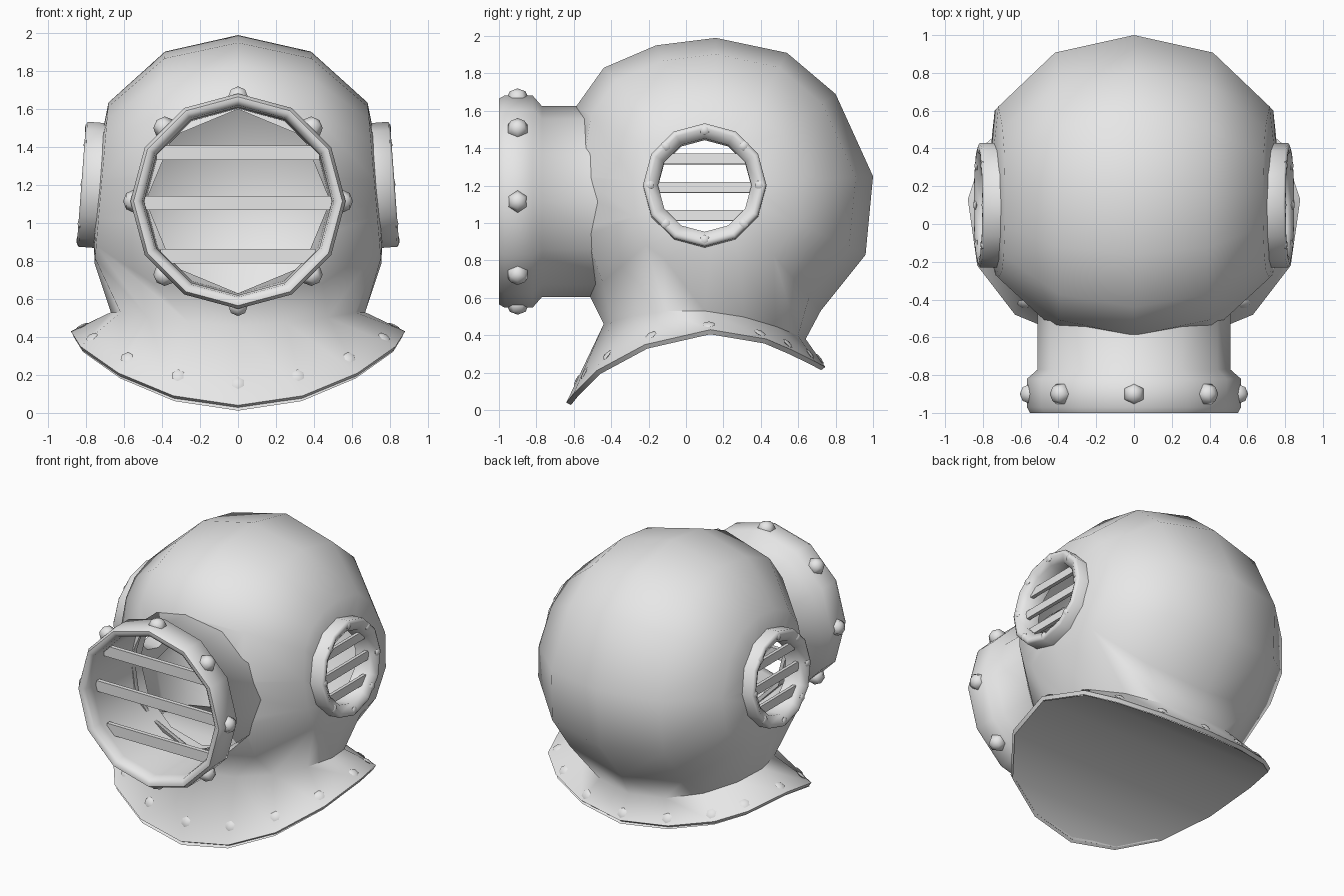
import bpy, bmesh
from math import sin, cos, pi, sqrt, radians
from mathutils import Matrix, Vector

cube = bpy.data.objects.get("Cube")
if cube:
    bpy.data.objects.remove(cube, do_unlink=True)

metal = bpy.data.materials.new("grey_metal")
metal.use_nodes = True
metal.diffuse_color = (0.8, 0.8, 0.8, 1)
metal.node_tree.nodes["Principled BSDF"].inputs["Base Color"].default_value = (0.8, 0.8, 0.8, 1)


def smooth(me, angle):
    me.shade_smooth()
    me.set_sharp_from_angle(angle=radians(angle))


def finish(name, bm, angle=40):
    """Turn a bmesh into a smooth-shaded object."""
    bmesh.ops.recalc_face_normals(bm, faces=bm.faces[:])
    me = bpy.data.meshes.new(name)
    bm.to_mesh(me)
    bm.free()
    me.materials.append(metal)
    smooth(me, angle)
    ob = bpy.data.objects.new(name, me)
    bpy.context.collection.objects.link(ob)
    return ob


def frame(origin, up, axis):
    """Matrix with local x = up and local z = axis."""
    axis, up = Vector(axis).normalized(), Vector(up).normalized()
    side = axis.cross(up)
    m = Matrix((up, side, axis)).transposed().to_4x4()
    return Matrix.Translation(origin) @ m


def bridge(bm, a, b):
    n = len(a)
    for i in range(n):
        j = (i + 1) % n
        bm.faces.new((a[i], a[j], b[j], b[i]))


def lathe(name, profile, matrix, segments=12):
    """Closed (radius, height) profile spun about the local z axis."""
    bm = bmesh.new()
    loops = []
    for r, h in profile:
        loops.append([bm.verts.new(matrix @ Vector((r * cos(t), r * sin(t), h)))
                      for t in (2 * pi * k / segments for k in range(segments))])
    for i in range(len(loops)):
        bridge(bm, loops[i - 1], loops[i])
    return finish(name, bm, 60)


def bar(name, matrix, offset, length, height, depth, along):
    bm = bmesh.new()
    bmesh.ops.create_cube(bm, size=1)
    bm.transform(matrix @ Matrix.Translation((offset, 0, along))
                 @ Matrix.Diagonal((height, length, depth, 1)))
    return finish(name, bm)


def dome(name, location, direction, radius, height):
    bm = bmesh.new()
    bmesh.ops.create_uvsphere(bm, u_segments=6, v_segments=4, radius=1)
    turn = Vector(direction).to_track_quat('Z', 'Y').to_matrix().to_4x4()
    bm.transform(Matrix.Translation(location) @ turn
                 @ Matrix.Diagonal((radius, radius, height, 1)))
    return finish(name, bm, 60)


def cutter(name, matrix, radius, depth, sides):
    bm = bmesh.new()
    bmesh.ops.create_cone(bm, cap_ends=True, segments=sides,
                          radius1=radius, radius2=radius, depth=depth)
    bm.transform(matrix)
    ob = finish(name, bm)
    ob.hide_render = True
    return ob


def mirrored(half):
    """Complete a loop whose first and last items lie on the centre line."""
    return [Vector(p) for p in half] + [Vector((-p[0], p[1], p[2])) for p in half[-2:0:-1]]


# Helmet dome: side outline shrunk towards both sides, wider at the bottom
outline = [(.16, 1.99), (.54, 1.91), (.80, 1.69), (1, 1.25), (.96, .83), (.72, .53),
           (.40, .45), (.10, .45), (-.35, .5), (-.52, .62), (-.62, .9), (-.65, 1.25),
           (-.59, 1.62), (-.44, 1.83), (-.16, 1.95)]
BACK, FRONT = 5, 9                       # outline points where the neck starts
MID_Y, MID_Z = .16, 1.2
sections = [(-.72, .55), (-.42, .89), (0, 1), (.42, .89), (.72, .55)]

bm = bmesh.new()
loops = []
for x, f in sections:
    loop = []
    for y, z in outline:
        h = (z - MID_Z) * f
        loop.append(bm.verts.new((x * (1 - .12 * h), MID_Y + (y - MID_Y) * f, MID_Z + h)))
    loops.append(loop)
n = len(outline)
for a, b in zip(loops, loops[1:]):
    for i in range(n):
        if not BACK <= i < FRONT:
            j = (i + 1) % n
            bm.faces.new((a[i], a[j], b[j], b[i]))
for loop, x in ((loops[0], -.77), (loops[-1], .77)):
    pole = bm.verts.new((x, MID_Y, MID_Z))
    for i in range(n):
        bm.faces.new((loop[i - 1], loop[i], pole))

# Neck and shoulder collar flow out of the opening under the dome
opening = [loops[k][FRONT] for k in (2, 3)] + [loops[4][i] for i in range(FRONT, BACK - 1, -1)]
opening += [loops[k][BACK] for k in (3, 2, 1)]
opening += [loops[0][i] for i in range(BACK, FRONT + 1)] + [loops[1][FRONT]]
rim = mirrored([(0, -.64, .04), (.34, -.6, .09), (.63, -.48, .21), (.83, -.22, .35),
                (.88, .13, .43), (.78, .43, .38), (.62, .57, .32), (.34, .69, .26),
                (0, .745, .23)])
count = len(rim)
neck = []
for k in range(count):
    t = 2 * pi * k / count
    f = (1 - cos(t)) / 2
    neck.append(Vector((.67 * sin(t), -.44 + 1.08 * f,
                        .46 - .08 * f + .11 * sin(t) ** 2)))
neck_verts = [bm.verts.new(p) for p in neck]
rim_verts = [bm.verts.new(p) for p in rim]
bridge(bm, opening, neck_verts)
bridge(bm, neck_verts, rim_verts)
shell = finish("helmet_shell", bm)

# Thicken the shell and cut the three window openings
solid = shell.modifiers.new("thickness", 'SOLIDIFY')
solid.thickness, solid.offset = .028, -1
cutters = [cutter("side_cutter", frame((0, .1, 1.205), (0, 0, 1), (1, 0, 0)), .265, 3, 12),
           cutter("front_cutter", frame((0, -.6, 1.115), (0, 0, 1), (0, -1, 0)), .485, 1, 8)]
for c in cutters:
    cut = shell.modifiers.new(c.name, 'BOOLEAN')
    cut.operation, cut.solver, cut.object = 'DIFFERENCE', 'EXACT', c
bpy.context.view_layer.objects.active = shell
for name in [m.name for m in shell.modifiers]:
    bpy.ops.object.modifier_apply(modifier=name)
for c in cutters:
    bpy.data.objects.remove(c, do_unlink=True)
smooth(shell.data, 75)

# Underside closing the collar, arched from front to back
bm = bmesh.new()
base = [bm.verts.new((p.x * .985, p.y * .985, p.z - .028)) for p in rim]
for i in range(count // 2):
    quad = [base[i], base[i + 1], base[-i - 1], base[-i]]
    bm.faces.new(list(dict.fromkeys(quad)))
finish("collar_underside", bm, 50)

# Flat rivets along the collar
for k in range(count):
    across = rim[k] - neck[k]
    normal = (rim[(k + 1) % count] - rim[k - 1]).cross(across)
    if normal.z < 0:
        normal.negate()
    dome("collar_rivet", neck[k] + across * .72, normal, .035, .008)

# Front window: tube with a raised rim, three bars and a ring of bolts
front = frame((0, 0, 1.115), (0, 0, 1), (0, -1, 0))
lathe("front_window", [(.51, .40), (.51, .77), (.567, .82), (.567, .97), (.55, 1),
                       (.53, 1), (.505, .98), (.495, .92), (.485, .40)], front)
for off in (-.29, -.01, .255):
    bar("front_bar", front, off, 2 * sqrt(.5 ** 2 - off ** 2), .075, .03, .87)
for k in range(8):
    d = Vector((sin(k * pi / 4), 0, cos(k * pi / 4)))
    dome("front_bolt", Vector((0, -.9, 1.115)) + d * .55, d, .06, .055)

# Side windows, leaning in at the top
for s, label in ((1, "left"), (-1, "right")):
    m = frame((s * .825, .1, 1.205), (-s * .075, 0, 1), (s, 0, .075))
    lathe(label + "_window", [(.33, -.15), (.33, -.01), (.315, 0), (.3, 0),
                              (.25, -.03), (.25, -.15)], m)
    for off in (-.16, -.01, .143):
        bar(label + "_window_bar", m, off, 2 * sqrt(.26 ** 2 - off ** 2), .058, .025, -.06)
    for k in range(8):
        t = k * pi / 4
        dome(label + "_window_bolt", m @ Vector((.295 * cos(t), .295 * sin(t), -.008)),
             (s, 0, .075), .028, .012)
